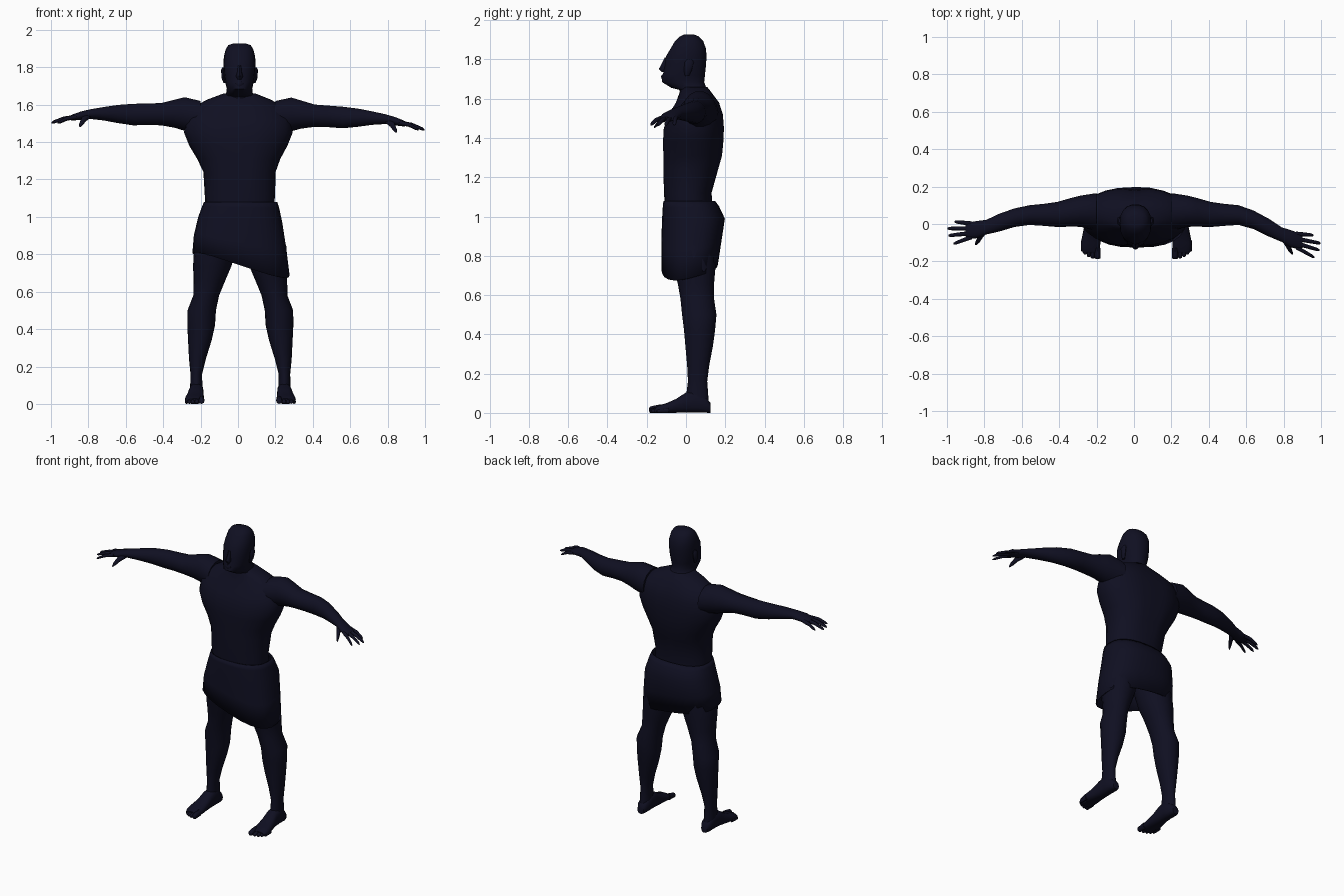
import bpy, bmesh, math
from mathutils import Vector

X, Y, Z = Vector((1, 0, 0)), Vector((0, 1, 0)), Vector((0, 0, 1))

mat = bpy.data.materials.new("dark navy")
mat.diffuse_color = (0.0048, 0.0048, 0.0155, 1)


def loft(name, rings, u, v, sides=16, power=2.0, shape=None, cap=True, angle=50):
    """Skin superellipse rings (centre, half-u, half-v) into one part."""
    bm = bmesh.new()
    loops = []
    for centre, hu, hv in rings:
        loop = []
        for i in range(sides):
            a = 2 * math.pi * i / sides
            c, s = math.cos(a), math.sin(a)
            c = math.copysign(abs(c) ** (2 / power), c)
            s = math.copysign(abs(s) ** (2 / power), s)
            co = Vector(centre) + u * hu * c + v * hv * s
            loop.append(bm.verts.new(shape(co) if shape else co))
        loops.append(loop)
    for a, b in zip(loops, loops[1:]):
        for i in range(sides):
            j = (i + 1) % sides
            bm.faces.new((a[i], a[j], b[j], b[i]))
    if cap:
        bm.faces.new(loops[0])
        bm.faces.new(loops[-1])
    bmesh.ops.recalc_face_normals(bm, faces=bm.faces)
    mesh = bpy.data.meshes.new(name)
    bm.to_mesh(mesh)
    bm.free()
    mesh.materials.append(mat)
    mesh.shade_smooth()
    mesh.set_sharp_from_angle(angle=math.radians(angle))
    ob = bpy.data.objects.new(name, mesh)
    bpy.context.collection.objects.link(ob)
    return ob


def upright(rows):
    """Rows of (z, x centre, half width, front y, back y)."""
    return [((cx, (f + b) / 2, z), hw, (b - f) / 2) for z, cx, hw, f, b in rows]


# Torso with a shallow groove along spine and breastbone
def groove(co):
    if abs(co.x) < 0.03 and 1.15 < co.z < 1.6:
        co.y -= math.copysign(0.013, co.y)
    return co


loft("torso", upright([
    (1.00, 0.010, 0.180, -0.105, 0.14),
    (1.12, 0.010, 0.188, -0.112, 0.13),
    (1.24, 0.008, 0.193, -0.120, 0.168),
    (1.31, 0.004, 0.222, -0.120, 0.188),
    (1.38, 0.002, 0.262, -0.122, 0.195),
    (1.45, 0.002, 0.290, -0.118, 0.198),
    (1.52, 0.002, 0.285, -0.092, 0.192),
    (1.58, 0.003, 0.250, -0.055, 0.172),
    (1.625, 0.005, 0.175, -0.035, 0.135),
    (1.66, 0.008, 0.085, -0.025, 0.108)]), X, Y, 24, 2.2, groove)

# Head and neck
loft("head", upright([
    (1.60, 0.008, 0.088, -0.020, 0.13),
    (1.645, 0.008, 0.080, -0.035, 0.112),
    (1.655, 0.008, 0.072, -0.075, 0.105),
    (1.685, 0.008, 0.068, -0.124, 0.094),
    (1.72, 0.008, 0.076, -0.120, 0.098),
    (1.77, 0.008, 0.083, -0.108, 0.103),
    (1.815, 0.008, 0.085, -0.104, 0.106),
    (1.855, 0.008, 0.084, -0.080, 0.103),
    (1.895, 0.008, 0.074, -0.056, 0.088),
    (1.918, 0.008, 0.060, -0.030, 0.065),
    (1.927, 0.008, 0.035, -0.010, 0.040)]), X, Y, 18, 2.25)
loft("nose", upright([
    (1.735, 0.008, 0.012, -0.122, -0.09),
    (1.752, 0.008, 0.019, -0.138, -0.09),
    (1.775, 0.008, 0.012, -0.126, -0.09),
    (1.81, 0.008, 0.009, -0.108, -0.09)]), X, Y, 8)
loft("lips", upright([
    (1.698, 0.008, 0.015, -0.122, -0.10),
    (1.712, 0.008, 0.026, -0.128, -0.09),
    (1.724, 0.008, 0.015, -0.122, -0.10)]), X, Y, 8)

# Wrapped cloth with a slanting hem, longest on one side
def hang(co):
    t = min(1, max(0, (co.y + 0.12) / 0.28))
    hem = (0.745 - 0.33 * co.x) * (1 - t) + (0.755 - 0.13 * co.x) * t
    co.z = 1.08 - (1.08 - co.z) * (1.08 - hem) / 0.36
    return co


cloth = loft("waist_cloth", upright([
    (1.08, 0.014, 0.196, -0.115, 0.148),
    (1.05, 0.014, 0.206, -0.118, 0.168),
    (0.98, 0.012, 0.224, -0.122, 0.198),
    (0.85, 0.011, 0.247, -0.126, 0.180),
    (0.72, 0.016, 0.260, -0.126, 0.162)]), X, Y, 24, 2.5, hang, cap=False)
thick = cloth.modifiers.new("cloth thickness", "SOLIDIFY")
thick.thickness = 0.008

for side, label in ((-1, "right"), (1, "left")):
    # One arm hangs slightly lower and further forward
    def arm_pose(co):
        x = co.x
        if side > 0:
            co.z -= 0.05 * max(0, x - 0.25)
            co.y -= 0.19 * max(0, x - 0.58)
        co.x = side * x
        return co

    def leg_pose(co):
        shift = 0.025 if side > 0 else 0
        return Vector((side * (co.x + shift), co.y, co.z))

    # Arm and palm: x, front y, back y, bottom z, top z
    arm = [
        (0.20, -0.035, 0.165, 1.44, 1.622),
        (0.285, -0.015, 0.152, 1.458, 1.642),
        (0.34, -0.014, 0.138, 1.475, 1.628),
        (0.41, -0.016, 0.118, 1.488, 1.61),
        (0.48, -0.010, 0.108, 1.490, 1.608),
        (0.56, -0.005, 0.100, 1.488, 1.606),
        (0.64, -0.016, 0.083, 1.500, 1.60),
        (0.72, -0.040, 0.055, 1.515, 1.588),
        (0.79, -0.056, 0.022, 1.523, 1.576),
        (0.84, -0.076, 0.016, 1.518, 1.564),
        (0.885, -0.078, 0.008, 1.515, 1.548),
        (0.90, -0.066, -0.002, 1.518, 1.54)]
    loft(label + "_arm", [((x, (f + b) / 2, (lo + hi) / 2), (b - f) / 2, (hi - lo) / 2)
                          for x, f, b, lo, hi in arm], Y, Z, 14, shape=arm_pose)

    # Fingers spread out from the palm
    fingers = [(0.005, 0.96, 0.012), (-0.021, 0.998, -0.024),
               (-0.045, 0.993, -0.062), (-0.066, 0.965, -0.105)]
    for n, (y0, tip, y1) in enumerate(fingers):
        y0 -= 0.003
        loft(f"{label}_finger_{n + 1}", [
            ((0.865, y0, 1.534), 0.012, 0.012),
            ((0.5 * (0.865 + tip), (y0 + y1) / 2, 1.526), 0.011, 0.011),
            ((tip - 0.012, y1 * 0.9 + y0 * 0.1, 1.508), 0.009, 0.008),
            ((tip, y1, 1.502), 0.004, 0.004)], Y, Z, 8, shape=arm_pose)
    loft(label + "_thumb", [
        ((0.80, -0.035, 1.545), 0.022, 0.018),
        ((0.825, -0.075, 1.520), 0.015, 0.014),
        ((0.838, -0.100, 1.498), 0.011, 0.011),
        ((0.845, -0.112, 1.484), 0.004, 0.005)], X, Z, 8, shape=arm_pose)

    # Leg
    loft(label + "_leg", upright([
        (0.96, 0.100, 0.095, -0.085, 0.150),
        (0.84, 0.122, 0.112, -0.085, 0.150),
        (0.74, 0.137, 0.103, -0.065, 0.150),
        (0.66, 0.153, 0.085, -0.042, 0.143),
        (0.58, 0.170, 0.069, -0.028, 0.143),
        (0.50, 0.194, 0.076, -0.020, 0.155),
        (0.42, 0.197, 0.074, -0.010, 0.148),
        (0.34, 0.204, 0.063, -0.003, 0.137),
        (0.24, 0.217, 0.045, 0.006, 0.118),
        (0.16, 0.223, 0.031, 0.010, 0.108),
        (0.08, 0.223, 0.033, 0.000, 0.114),
        (0.03, 0.223, 0.034, 0.000, 0.118)]), X, Y, 16, shape=leg_pose)

    # Foot: y, x centre, half width, top z
    foot = [(0.126, 0.222, 0.022, 0.05), (0.105, 0.222, 0.034, 0.075),
            (0.05, 0.222, 0.038, 0.115), (0.0, 0.224, 0.040, 0.105),
            (-0.05, 0.228, 0.046, 0.072), (-0.10, 0.232, 0.052, 0.05),
            (-0.14, 0.232, 0.050, 0.038), (-0.155, 0.230, 0.042, 0.028)]
    loft(label + "_foot", [((cx, y, top / 2), hw, top / 2) for y, cx, hw, top in foot],
         X, Z, 14, 2.6, shape=leg_pose)
    for n, (x, tip, r) in enumerate([(0.195, -0.188, 0.016), (0.221, -0.184, 0.011),
                                     (0.242, -0.176, 0.010), (0.260, -0.164, 0.010),
                                     (0.275, -0.148, 0.009)]):
        loft(f"{label}_toe_{n + 1}", [
            ((x, tip + 0.06, r + 0.006), r, r + 0.006), ((x, tip + 0.02, r + 0.002), r, r + 0.002),
            ((x, tip + 0.005, r), r, r), ((x, tip, r), r * 0.5, r * 0.5)],
            X, Z, 8, shape=leg_pose)

    # Ear
    ex = 0.008 + side * 0.085
    loft(label + "_ear", upright([
        (1.715, ex - side * 0.006, 0.006, -0.005, 0.015),
        (1.74, ex, 0.010, -0.010, 0.028),
        (1.785, ex + side * 0.003, 0.011, -0.008, 0.040),
        (1.80, ex, 0.006, 0.005, 0.030)]), X, Y, 8)
